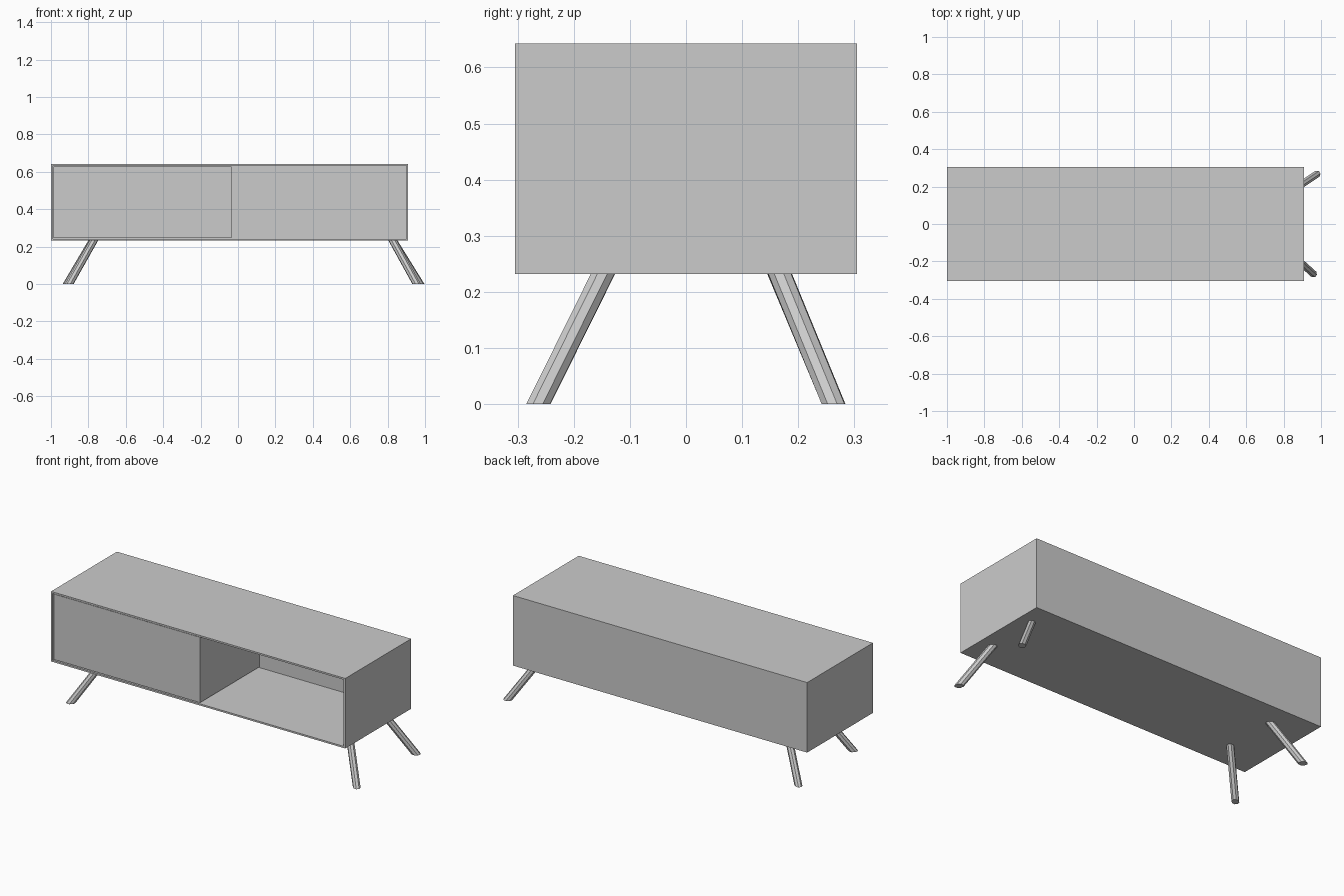
import bpy, bmesh, math
from mathutils import Matrix, Vector

if "Cube" in bpy.data.objects:
    bpy.data.objects.remove(bpy.data.objects["Cube"])

X0, X1 = -1.0, 0.91        # cabinet extents
YH = 0.305
Z0, Z1 = 0.232, 0.643
T = 0.014                  # frame thickness
BACK = 0.25                # inner back wall


def box_bm(lo, hi):
    lo, hi = Vector(lo), Vector(hi)
    bm = bmesh.new()
    size = hi - lo
    bmesh.ops.create_cube(bm, size=1, matrix=Matrix.Translation((lo + hi) / 2) @ Matrix.Diagonal((*size, 1)))
    return bm


def finish(bm, name):
    bmesh.ops.recalc_face_normals(bm, faces=bm.faces[:])
    mesh = bpy.data.meshes.new(name)
    bm.to_mesh(mesh)
    bm.free()
    obj = bpy.data.objects.new(name, mesh)
    bpy.context.collection.objects.link(obj)
    return obj


# Cabinet shell: box whose front is inset and pushed in to hollow it out
bm = box_bm((X0, -YH, Z0), (X1, YH, Z1))
bm.normal_update()
front = min(bm.faces, key=lambda f: f.calc_center_median().y)
bmesh.ops.inset_region(bm, faces=[front], thickness=T)
inner = bmesh.ops.extrude_discrete_faces(bm, faces=[front])["faces"][0]
for v in inner.verts:
    v.co.y = BACK
finish(bm, "cabinet_shell")

# Closed left compartment, its front set very slightly behind the frame
finish(box_bm((X0 + T, -YH + 0.005, Z0 + T), (-0.036, BACK, Z1 - T)), "left_drawer")


# Splayed eight-sided legs, cut level at floor and cabinet
def leg(name, foot, top):
    foot, top = Vector((*foot, 0)), Vector((*top, Z0 + 0.002))
    d = foot - top
    turn = math.atan2(d.y, d.x)
    stretch = d.length / abs(d.z)
    bm = bmesh.new()
    rings = []
    for c in (foot, top):
        ring = []
        for i in range(8):
            a = 2 * math.pi * (i + 0.5) / 8
            p = Vector((0.0205 * stretch * math.cos(a), 0.0205 * math.sin(a), 0))
            ring.append(bm.verts.new(c + Matrix.Rotation(turn, 3, 'Z') @ p))
        rings.append(ring)
        bm.faces.new(ring)
    for i in range(8):
        j = (i + 1) % 8
        bm.faces.new((rings[0][i], rings[0][j], rings[1][j], rings[1][i]))
    finish(bm, name)


leg("front_right_leg", (0.955, -0.263), (0.826, -0.147))
leg("back_right_leg", (0.973, 0.263), (0.828, 0.167))
leg("front_left_leg", (-0.902, -0.263), (-0.77, -0.147))
leg("back_left_leg", (-0.914, 0.263), (-0.776, 0.165))
